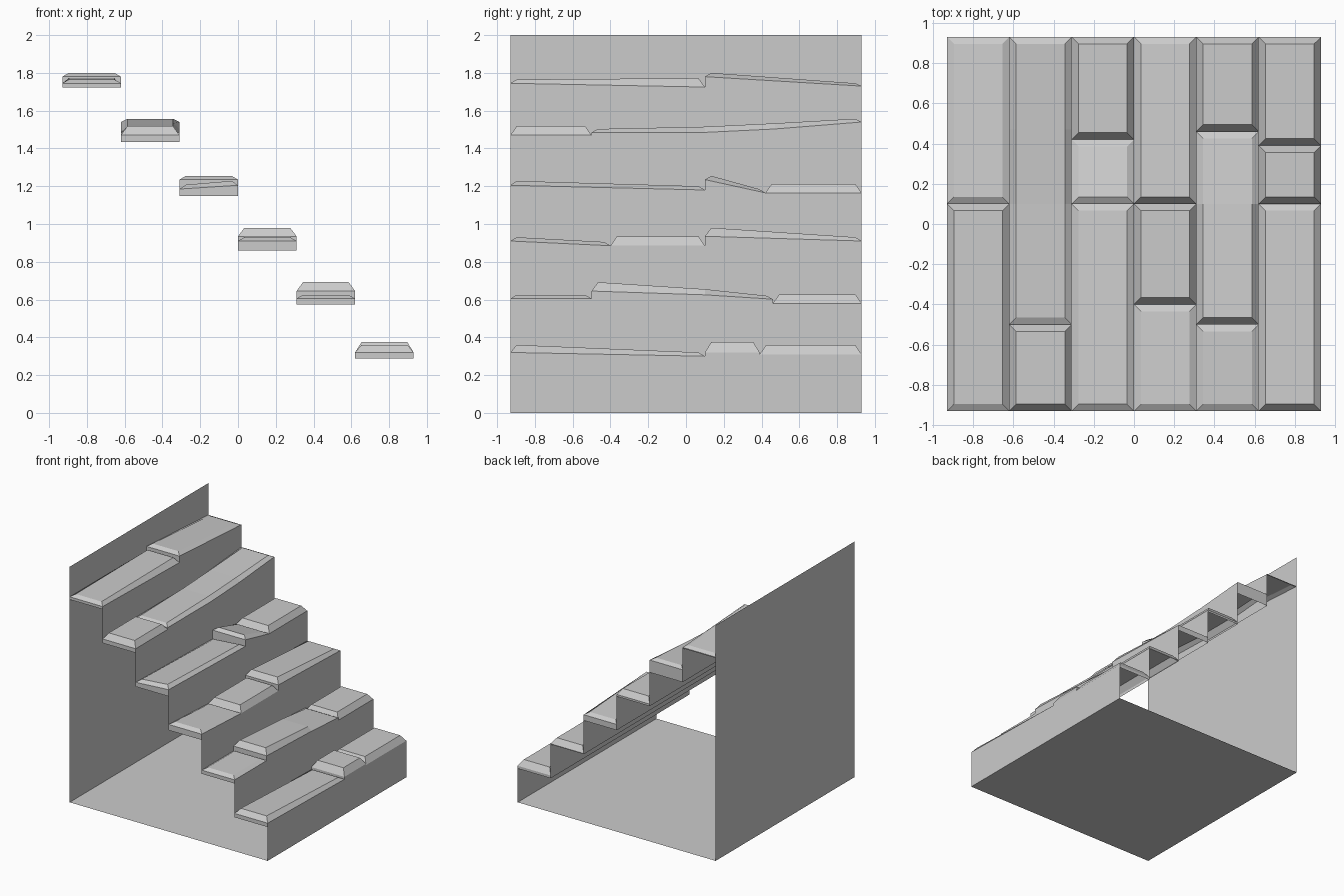
import bpy

if "Cube" in bpy.data.objects:
    bpy.data.objects.remove(bpy.data.objects["Cube"])

H = 0.93          # half width and half depth
W = 2 * H / 6     # tread depth
R = 0.287         # step rise
C = 0.034         # stone chamfer


def make(name, verts, faces):
    me = bpy.data.meshes.new(name)
    me.from_pydata(verts, [], faces)
    me.update()
    ob = bpy.data.objects.new(name, me)
    bpy.context.collection.objects.link(ob)
    return ob


def stone(name, x0, base, rows, tilt=0.0):
    """Chamfered tread slab; rows are (y, edge height, top height) from front to back."""
    x1, n = x0 + W, len(rows)
    verts, faces = [], []
    for i, (y, low, top) in enumerate(rows):
        yi = y + C if i == 0 else y - C if i == n - 1 else y
        verts += [(x0, y, low - tilt), (x0 + C, yi, top - tilt), (x1 - C, yi, top),
                  (x1, y, low), (x1, y, base), (x0, y, base)]
    for i in range(n - 1):
        a, b = 6 * i, 6 * i + 6
        faces += [(a + j, a + j + 1, b + j + 1, b + j) for j in range(4)]
    e = 6 * (n - 1)
    faces += [(0, 3, 2, 1), (5, 4, 3, 0),
              (e + 1, e + 2, e + 3, e), (e, e + 3, e + 4, e + 5)]
    make(name, verts, faces)


# Stones of each step, lowest step first
steps = [
    [[(-H, .32, .36), (.1, .30, .32)],
     [(.1, .32, .375), (.39, .32, .375)],
     [(.39, .31, .36), (H, .31, .36)]],
    [[(-H, .605, .625), (-.5, .605, .625)],
     [(-.5, .645, .692), (.1, .625, .655), (.46, .602, .62)],
     [(.46, .58, .628), (H, .58, .628)]],
    [[(-H, .91, .93), (-.4, .885, .905)],
     [(-.4, .885, .935), (.1, .885, .935)],
     [(.1, .935, .98), (H, .91, .93)]],
    [[(-H, 1.205, 1.228), (.1, 1.18, 1.20)],
     [(.1, 1.235, 1.255), (.42, 1.165, 1.185)],
     [(.42, 1.165, 1.212), (H, 1.165, 1.212)]],
    [[(-H, 1.47, 1.518), (-.5, 1.47, 1.518)],
     [(-.5, 1.485, 1.503), (.1, 1.485, 1.515), (.47, 1.503, 1.533), (H, 1.54, 1.557)]],
    [[(-H, 1.745, 1.765), (.1, 1.725, 1.772)],
     [(.1, 1.78, 1.80), (H, 1.73, 1.745)]],
]

for k, stones in enumerate(steps):
    xr = H - k * W
    base = (k + 1) * R
    # Riser sheet under the step's outer edge
    make(f"riser_{k + 1}",
         [(xr, -H, base - R), (xr, H, base - R), (xr, H, base), (xr, -H, base)],
         [(0, 1, 2, 3)])
    for i, rows in enumerate(stones):
        stone(f"tread_stone_{k + 1}_{i + 1}", xr - W, base, rows,
              0.02 if (k, i) == (3, 0) else 0.0)

# Floor sheet and tall back wall
make("floor", [(-H, -H, 0), (H, -H, 0), (H, H, 0), (-H, H, 0)], [(3, 2, 1, 0)])
make("back_wall", [(-H, -H, 0), (-H, H, 0), (-H, H, 2), (-H, -H, 2)], [(3, 2, 1, 0)])
